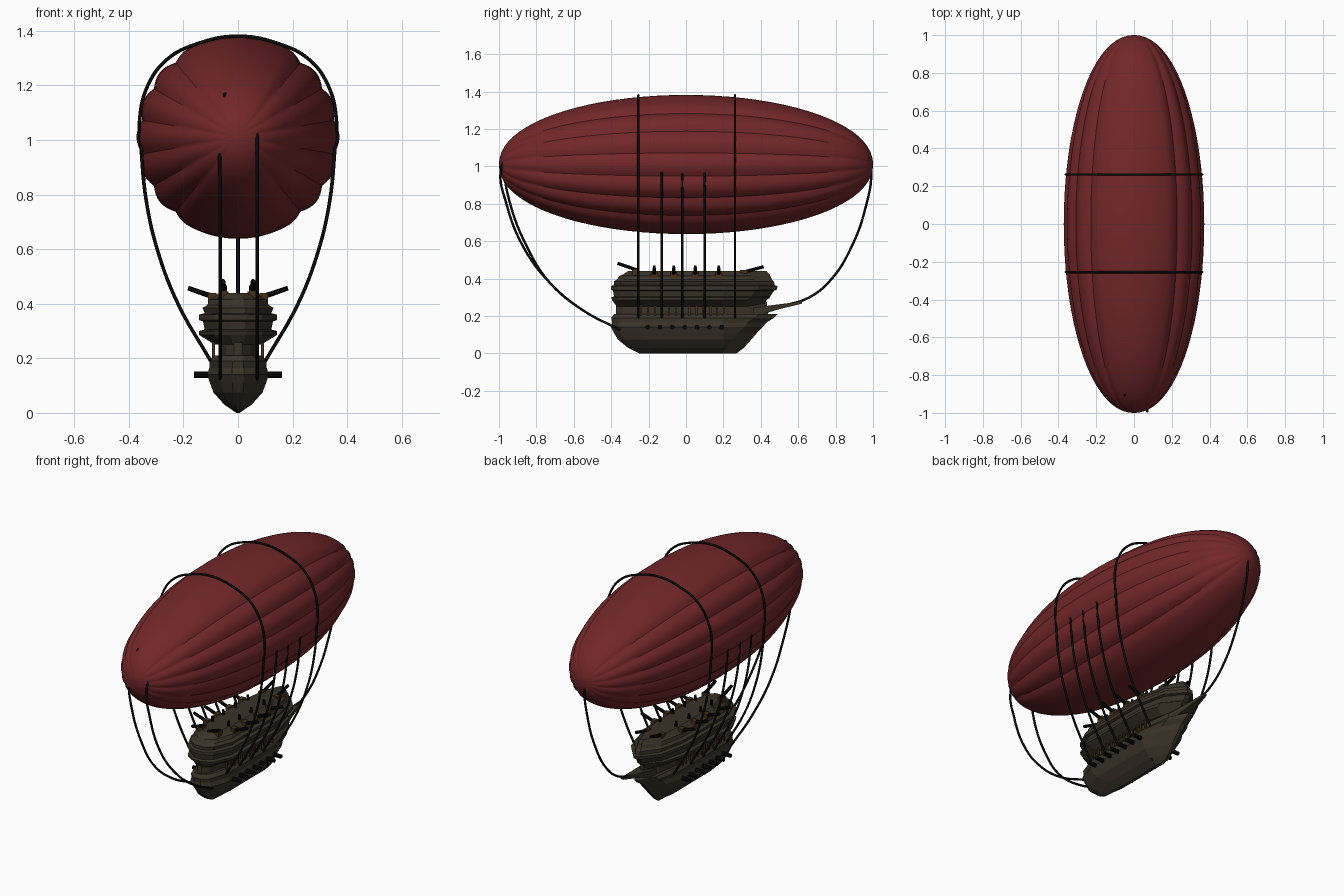
import bpy, bmesh, math
from mathutils import Vector

if "Cube" in bpy.data.objects:
    bpy.data.objects.remove(bpy.data.objects["Cube"])


def material(name, rgb):
    m = bpy.data.materials.new(name)
    m.diffuse_color = (*rgb, 1)
    m.use_nodes = True
    m.node_tree.nodes["Principled BSDF"].inputs["Base Color"].default_value = m.diffuse_color
    return m


RED = material("red canvas", (0.17, 0.020, 0.022))
HULL = material("dark timber", (0.042, 0.033, 0.021))
BROWN = material("brown wood", (0.065, 0.030, 0.008))
BLACK = material("black iron and rope", (0.003, 0.003, 0.003))


def add_mesh(name, bm, mat):
    bmesh.ops.recalc_face_normals(bm, faces=bm.faces)
    me = bpy.data.meshes.new(name)
    bm.to_mesh(me)
    bm.free()
    me.materials.append(mat)
    ob = bpy.data.objects.new(name, me)
    bpy.context.collection.objects.link(ob)
    return ob


def loft(name, rings, mat):
    bm = bmesh.new()
    loops = [[bm.verts.new(p) for p in r] for r in rings]
    n = len(loops[0])
    for a, b in zip(loops, loops[1:]):
        for i in range(n):
            j = (i + 1) % n
            bm.faces.new((a[i], a[j], b[j], b[i]))
    bm.faces.new(loops[0])
    bm.faces.new(loops[-1])
    return add_mesh(name, bm, mat)


def box(name, centre, size, mat):
    bm = bmesh.new()
    bmesh.ops.create_cube(bm, size=1)
    for v in bm.verts:
        v.co = Vector([c + s * k for c, s, k in zip(centre, size, v.co)])
    return add_mesh(name, bm, mat)


def barrel(name, a, b, r0, r1, mat=BLACK, sides=10):
    a, b = Vector(a), Vector(b)
    q = (b - a).to_track_quat('Z', 'Y')
    ring = [Vector((math.cos(t), math.sin(t), 0))
            for t in (2 * math.pi * i / sides for i in range(sides))]
    return loft(name, [[p + q @ (v * r) for v in ring] for p, r in ((a, r0), (b, r1))], mat)


def rope(name, pts, r=0.0065):
    cu = bpy.data.curves.new(name, 'CURVE')
    cu.dimensions = '3D'
    cu.bevel_depth = r
    cu.bevel_resolution = 2
    cu.use_fill_caps = True
    cu.resolution_u = 6
    sp = cu.splines.new('BEZIER')
    sp.bezier_points.add(len(pts) - 1)
    for bp, p in zip(sp.bezier_points, pts):
        bp.co = p
        bp.handle_left_type = bp.handle_right_type = 'AUTO'
    cu.materials.append(BLACK)
    ob = bpy.data.objects.new(name, cu)
    bpy.context.collection.objects.link(ob)
    bpy.ops.object.select_all(action='DESELECT')
    ob.select_set(True)
    bpy.context.view_layer.objects.active = ob
    bpy.ops.object.convert(target='MESH')


# gas bag: ellipsoid with scalloped lengthwise folds on its flanks
rings = []
for i in range(41):
    u = max(0.02, min(math.pi - 0.02, math.pi * i / 40))
    ring = []
    for k in range(144):
        t = 2 * math.pi * k / 144
        side = math.asin(max(-1, min(1, math.sin(t))))
        fold = 0.0
        if abs(side) < math.radians(60):
            fold = 0.016 * (1 - abs(math.sin(side * 18 / 2 + math.pi / 2)))
        r = 0.372 * math.sin(u) ** 0.95 - fold * math.sin(u)
        ring.append((r * math.cos(t), -math.cos(u), 1.01 + r * math.sin(t)))
    rings.append(ring)
bag = loft("gas_bag", rings, RED)
bpy.context.view_layer.objects.active = bag
bag.select_set(True)
bpy.ops.object.shade_smooth_by_angle(angle=math.radians(35))


# hull: stacked outlines given as height, half width, -y end, +y end
def outline(z, w, yf, yb):
    half = [(w * .2, yf), (w * .62, yf + .035), (w, yf + .15),
            (w, .2), (w * .72, yb - .1), (w * .12, yb)]
    return [(x, y, z) for x, y in half] + [(-x, y, z) for x, y in reversed(half)]


def hull(name, levels, mat=HULL):
    return loft(name, [outline(*l) for l in levels], mat)


hull("lower_hull", [(0, .006, -.25, .27), (.03, .05, -.31, .31), (.075, .09, -.365, .35),
                    (.11, .103, -.385, .38), (.14, .113, -.40, .41), (.165, .105, -.395, .43),
                    (.19, .105, -.40, .47), (.21, .088, -.385, .49)])
hull("gallery_wall", [(.20, .07, -.375, .44), (.29, .07, -.375, .43)])
hull("upper_hull", [(.25, .085, -.37, .41), (.285, .142, -.395, .43), (.30, .142, -.40, .45),
                    (.305, .122, -.385, .45), (.335, .128, -.39, .47), (.34, .143, -.40, .485),
                    (.36, .143, -.40, .49), (.365, .122, -.385, .475), (.385, .13, -.385, .47),
                    (.395, .112, -.37, .46), (.415, .105, -.355, .45), (.42, .092, -.34, .45),
                    (.44, .07, -.31, .43)])

# prow spar
loft("prow_spar", [[(s * w, y, z + t) for s, t in ((-1, -h), (1, -h), (1, h), (-1, h))]
                   for y, z, w, h in ((.36, .22, .05, .025), (.5, .25, .025, .013),
                                      (.62, .272, .008, .006))], HULL)

# gallery posts, guns and side ropes
SIDE_ROPE = [(.355, .97), (.335, .77), (.29, .58), (.22, .40), (.10, .19)]
for s in (-1, 1):
    for i in range(13):
        box("gallery_post", (s * .09, -.24 + i * .037, .24), (.01, .01, .095), BROWN)
    for i in range(7):
        y = -.205 + i * .066
        barrel("broadside_gun", (s * .09, y, .14), (s * .162, y, .14), .013, .012)
    for y in (-.17, -.065, .05, .175):
        box("gun_mount", (s * .094, y, .415), (.03, .035, .05), BROWN)
        barrel("deck_gun", (s * .075, y, .42), (s * .183, y, .457), .011, .009)
        barrel("gun_breech", (s * .055, y, .435), (s * .055, y, .47), .009, .007)
    box("stern_gun_mount", (s * .055, -.27, .43), (.03, .04, .04), BROWN)
    barrel("stern_gun", (s * .055, -.26, .445), (s * .055, -.366, .482), .010, .009)
    box("bow_gun_mount", (s * .05, .31, .43), (.03, .04, .03), BROWN)
    barrel("bow_gun", (s * .05, .31, .435), (s * .05, .415, .464), .010, .009)
    for y in (-.13, -.02, .10):
        rope("side_rope", [(s * x, y, z) for x, z in SIDE_ROPE])

# straps passing over the bag
OVER = [(.15, 1.352), (.26, 1.295), (.33, 1.20), (.36, 1.08)] + SIDE_ROPE
for y in (-.255, .262):
    rope("bag_strap", [(-x, y, z) for x, z in reversed(OVER)] + [(0, y, 1.38)]
         + [(x, y, z) for x, z in OVER])

# end ropes
SWAG = [(-.99, .98), (-.96, .80), (-.87, .57), (-.73, .38), (-.55, .23), (-.35, .125)]
rope("end_rope_right", [(.07, -.925, 1.11)] + [(.07, y, z) for y, z in SWAG])
rope("end_rope_left", [(-.048, -.90, 1.17), (-.054, -.955, 1.09)]
     + [(-.065, y + .02 * (z > .5), z) for y, z in SWAG])
rope("prow_rope", [(0, .90, 1.17), (0, .965, 1.08), (0, .99, .98), (0, .96, .78),
                   (0, .885, .57), (0, .78, .40), (0, .66, .30), (0, .50, .25)])
